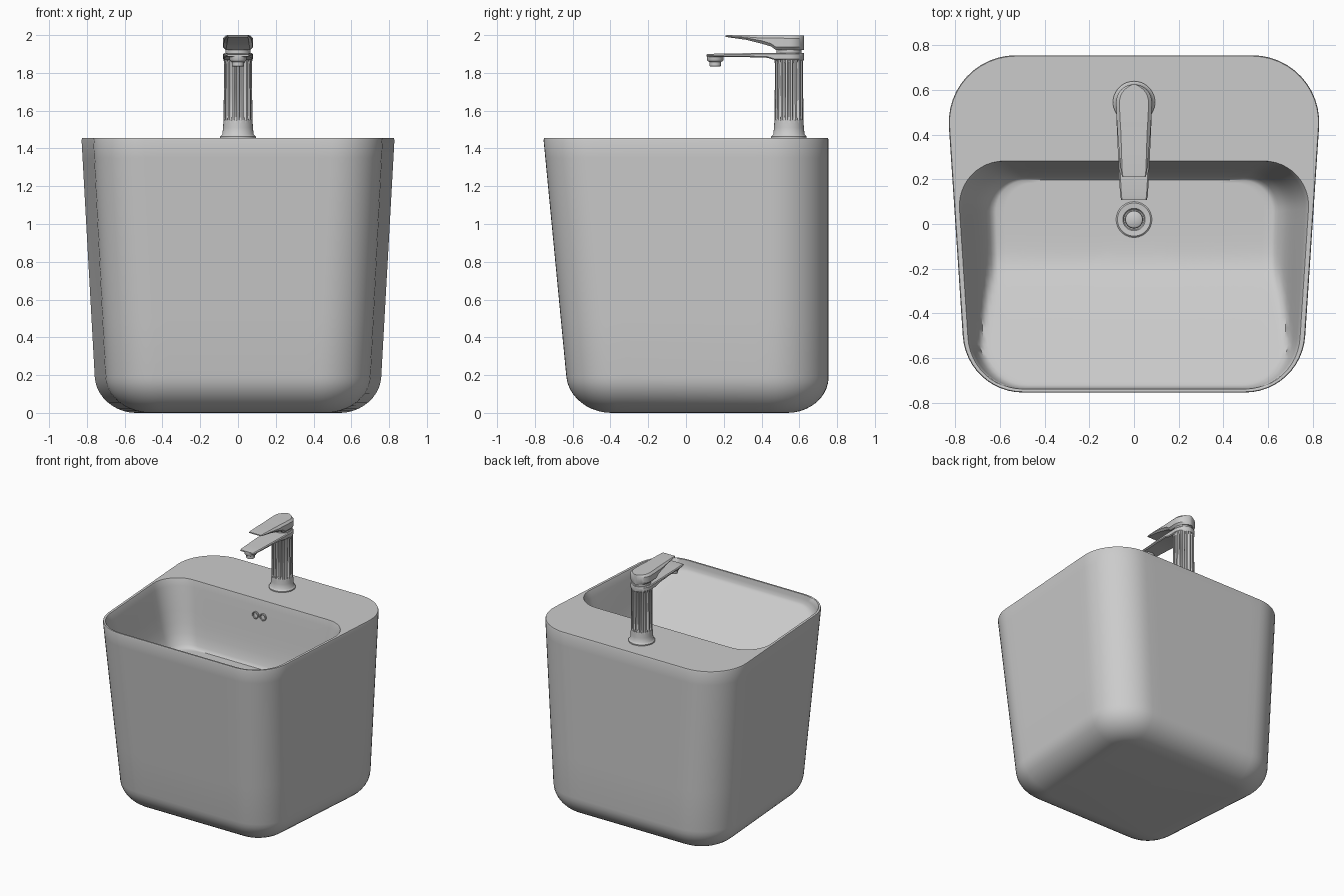
import bpy, bmesh, math
from mathutils import Vector

if "Cube" in bpy.data.objects:
    bpy.data.objects.remove(bpy.data.objects["Cube"])

TOP = 1.455      # deck height
FLOOR = 0.96     # basin floor height
TAP_Y = 0.545    # faucet axis


def finish(name, bm, angle=35):
    bmesh.ops.recalc_face_normals(bm, faces=bm.faces)
    mesh = bpy.data.meshes.new(name)
    bm.to_mesh(mesh)
    bm.free()
    ob = bpy.data.objects.new(name, mesh)
    bpy.context.collection.objects.link(ob)
    bpy.ops.object.select_all(action='DESELECT')
    ob.select_set(True)
    bpy.context.view_layer.objects.active = ob
    bpy.ops.object.shade_smooth_by_angle(angle=math.radians(angle))
    return ob


def loft(name, rings, angle=35):
    """Skin equal-length closed rings and cap both ends."""
    bm = bmesh.new()
    vs = [[bm.verts.new(p) for p in r] for r in rings]
    n = len(vs[0])
    for a, b in zip(vs, vs[1:]):
        for i in range(n):
            j = (i + 1) % n
            bm.faces.new((a[i], a[j], b[j], b[i]))
    bm.faces.new(vs[0])
    bm.faces.new(vs[-1])
    return finish(name, bm, angle)


def lathe(name, profile, x, y, n=48, flutes=0):
    """Revolve (radius, z, flute depth) points about a vertical axis."""
    rings = []
    for r, z, d in profile:
        ring = []
        for i in range(n):
            a = 2 * math.pi * i / n
            rr = r - d * max(0.0, math.cos(flutes * a)) ** 0.6
            ring.append((x + rr * math.cos(a), y + rr * math.sin(a), z))
        rings.append(ring)
    return loft(name, rings)


def outline(hwb, hwf, yb, yf, rb, rf, arc=12, straight=12):
    """Trapezoid plan with filleted corners, as 2D points."""
    pts = [Vector(p) for p in ((hwb, yb), (-hwb, yb), (-hwf, yf), (hwf, yf))]
    rad = (rb, rb, rf, rf)
    arcs = []
    for i, c in enumerate(pts):
        e0 = (c - pts[i - 1]).normalized()
        e1 = (pts[(i + 1) % 4] - c).normalized()
        n0, n1 = Vector((e0.y, -e0.x)), Vector((e1.y, -e1.x))
        centre = c - rad[i] * (n0 + n1) / (1 + n0.dot(n1))
        a0, turn = math.atan2(n0.y, n0.x), math.acos(n0.dot(n1))
        arcs.append([centre + rad[i] * Vector((math.cos(a0 + turn * k / arc),
                                              math.sin(a0 + turn * k / arc)))
                     for k in range(arc + 1)])
    out = []
    for i, a in enumerate(arcs):
        b = arcs[(i + 1) % 4][0]
        out += a + [a[-1].lerp(b, k / straight) for k in range(1, straight)]
    return out


# ---- Basin body: outer shell, deck and bowl in one continuous surface
def shell(z, inset=0.0):
    t = z / TOP
    return [(p.x, p.y, z) for p in outline(
        0.77 + 0.08 * t - inset, 0.675 + 0.075 * t - inset,
        0.755 - inset, -0.615 - 0.14 * t + inset, 0.30 - inset, 0.27 - inset)]


def bowl_height(y, z):
    """Blend the flat floor and walls with the sloping front of the bowl."""
    slope = FLOOR + 0.80 * (-0.20 - y)
    return min(TOP, 0.5 * (z + slope + math.sqrt((z - slope) ** 2 + 0.05 ** 2)))


def bowl(z, s, scale=1.0):
    opening = (0.795, 0.728, 0.282, -0.74, 0.20, 0.245)
    bottom = (0.63, 0.60, 0.20, -0.69, 0.14, 0.18)
    plan = outline(*[a + (b - a) * s for a, b in zip(opening, bottom)])
    return [(p.x * scale, p.y * scale, bowl_height(p.y * scale, z)) for p in plan]


rings = []
for k in range(11):                      # rounded lower edge
    a = math.pi / 2 * k / 10
    rings.append(shell(0.19 * (1 - math.cos(a)), 0.22 * (1 - math.sin(a))))
rings += [shell(z) for z in (0.5, 0.8, 1.1, 1.35, 1.445)]
rings.append(shell(TOP, 0.004))
rings.append([(x, y, TOP) for x, y, z in bowl(TOP, 0)])
for z, s in ((1.445, 0.03), (1.40, 0.10), (1.32, 0.22), (1.22, 0.36), (1.13, 0.49),
             (1.06, 0.62), (1.015, 0.74), (0.985, 0.86), (0.967, 0.95), (FLOOR, 1.05)):
    rings.append(bowl(z, s))
for k in range(1, 16):
    rings.append(bowl(FLOOR, 1.05, 1 - k / 16))
loft("basin_body", rings, 40)

# ---- Drain with a raised plug
lathe("drain", [(0.08, 0.95, 0), (0.08, 0.968, 0), (0.074, 0.973, 0), (0.05, 0.971, 0),
                (0.044, 0.962, 0), (0.040, 0.962, 0), (0.038, 0.98, 0), (0.03, 0.985, 0),
                (0.004, 0.987, 0)], 0, 0.02)

# ---- Twin overflow holes on the back wall
for side, x in (("left", -0.032), ("right", 0.032)):
    ringset = []
    for r, y in ((0.027, 0.29), (0.027, 0.258), (0.023, 0.254), (0.019, 0.256),
                 (0.018, 0.268), (0.002, 0.268)):
        ringset.append([(x + r * math.cos(2 * math.pi * i / 24), y,
                         1.335 + r * math.sin(2 * math.pi * i / 24)) for i in range(24)])
    loft("overflow_" + side, ringset)

# ---- Faucet base and fluted column
lathe("faucet_base", [(0.094, TOP - 0.01, 0), (0.094, TOP + 0.008, 0), (0.090, TOP + 0.012, 0),
                      (0.083, TOP + 0.02, 0), (0.079, 1.51, 0), (0.077, 1.55, 0),
                      (0.05, 1.55, 0)], 0, TAP_Y)
lathe("faucet_column", [(0.078, 1.53, 0), (0.077, 1.548, 0), (0.077, 1.57, 0.012),
                        (0.075, 1.72, 0.012), (0.075, 1.85, 0.012), (0.076, 1.868, 0),
                        (0.076, 1.885, 0)], 0, TAP_Y, 180, 18)
lathe("faucet_neck", [(0.066, 1.88, 0), (0.066, 1.93, 0)], 0, TAP_Y)


# ---- Spout and lever: chamfered sections swept along y
def blade(name, sections, chamfer):
    rings = []
    for y, w, zb, zt in sections:
        c = min(chamfer, w * 0.4, (zt - zb) * 0.4)
        rings.append([(w - c, y, zb), (w, y, zb + c), (w, y, zt - c), (w - c, y, zt),
                      (c - w, y, zt), (-w, y, zt - c), (-w, y, zb + c), (c - w, y, zb)])
    return loft(name, rings, 30)


def round_back(r, zb, zt):
    return [(TAP_Y + r * math.sin(a), r * math.cos(a), zb, zt)
            for a in (math.radians(88 - 11 * k) for k in range(9))]


blade("faucet_spout", round_back(0.079, 1.868, 1.906) +
      [(0.47, 0.078, 1.868, 1.906), (0.43, 0.077, 1.880, 1.906), (0.30, 0.071, 1.884, 1.904),
       (0.20, 0.066, 1.884, 1.902), (0.125, 0.062, 1.885, 1.901), (0.108, 0.057, 1.888, 1.898)],
      0.006)
blade("faucet_lever", round_back(0.080, 1.922, 1.998) +
      [(0.475, 0.078, 1.922, 1.999), (0.45, 0.076, 1.94, 1.999), (0.40, 0.073, 1.955, 1.999),
       (0.32, 0.066, 1.975, 2.0), (0.225, 0.057, 1.988, 2.0), (0.21, 0.052, 1.991, 1.999)],
      0.015)
lathe("spout_aerator", [(0.044, 1.888, 0), (0.044, 1.868, 0), (0.040, 1.862, 0),
                        (0.031, 1.858, 0), (0.031, 1.836, 0), (0.026, 1.834, 0),
                        (0.024, 1.842, 0), (0.002, 1.842, 0)], 0, 0.155, 32)
